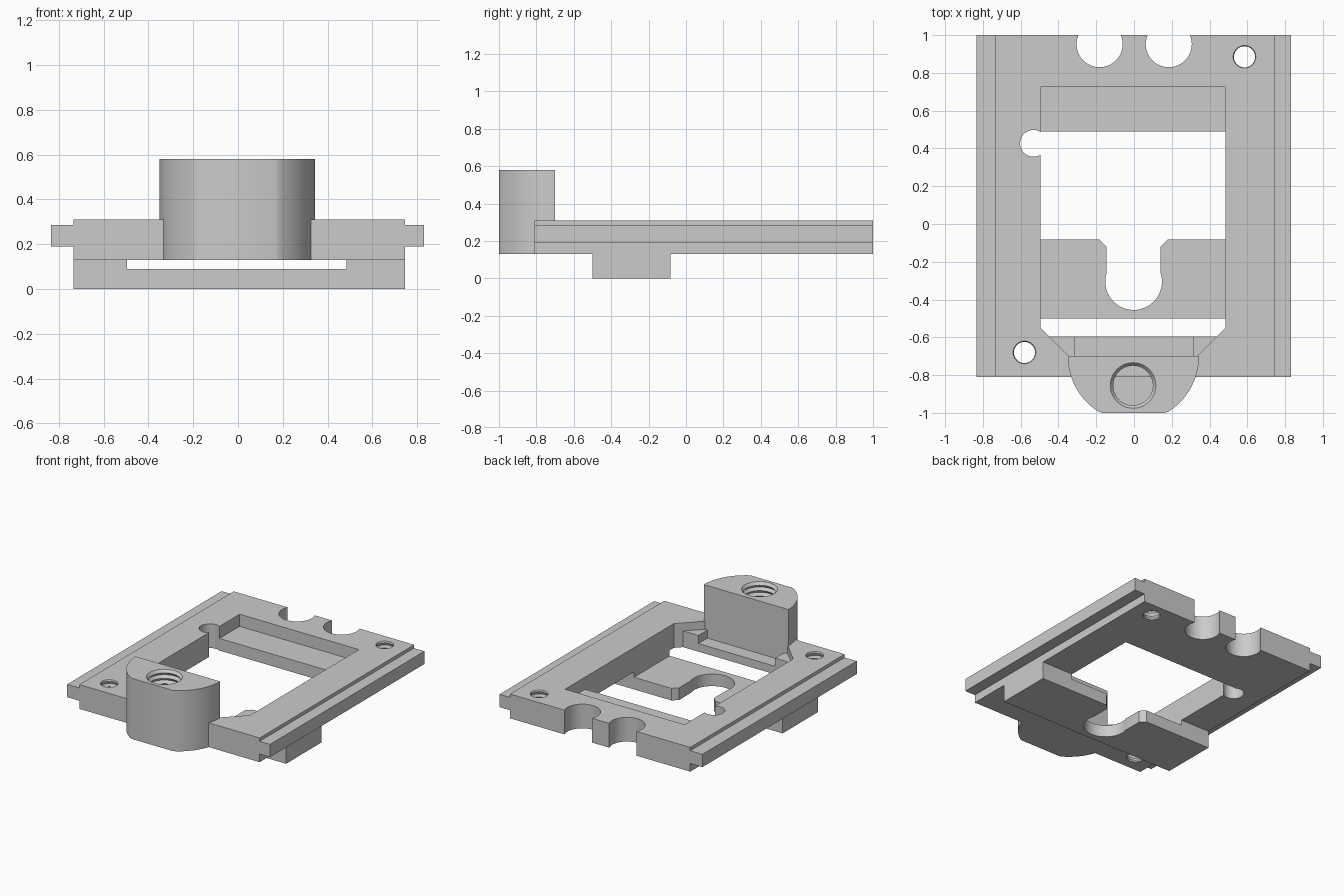
import bpy, bmesh, math

cube = bpy.data.objects.get("Cube")
if cube:
    bpy.data.objects.remove(cube, do_unlink=True)

grey = bpy.data.materials.new("light_grey")
grey.use_nodes = True
COLOUR = (0.6, 0.6, 0.6, 1)
grey.diffuse_color = COLOUR
grey.node_tree.nodes["Principled BSDF"].inputs["Base Color"].default_value = COLOUR


def finish(name, bm):
    bmesh.ops.recalc_face_normals(bm, faces=bm.faces)
    mesh = bpy.data.meshes.new(name)
    bm.to_mesh(mesh)
    bm.free()
    mesh.materials.append(grey)
    obj = bpy.data.objects.new(name, mesh)
    bpy.context.collection.objects.link(obj)
    return obj


def prism(name, outline, lo, hi, axis="z"):
    """Extrude an outline between lo and hi along the z or y axis."""
    bm = bmesh.new()
    if axis == "z":
        verts = [bm.verts.new((a, b, lo)) for a, b in outline]
        step = (0, 0, hi - lo)
    else:
        verts = [bm.verts.new((a, lo, b)) for a, b in outline]
        step = (0, hi - lo, 0)
    face = bm.faces.new(verts)
    ext = bmesh.ops.extrude_face_region(bm, geom=[face])
    moved = [g for g in ext["geom"] if isinstance(g, bmesh.types.BMVert)]
    bmesh.ops.translate(bm, verts=moved, vec=step)
    return finish(name, bm)


def arc(cx, cy, r, start, end, n):
    angles = [math.radians(start + (end - start) * i / n) for i in range(n + 1)]
    return [(cx + r * math.cos(a), cy + r * math.sin(a)) for a in angles]


def circle(cx, cy, r, n=48):
    return arc(cx, cy, r, 0, 360, n)[:-1]


def rect(x0, y0, x1, y1):
    return [(x0, y0), (x1, y0), (x1, y1), (x0, y1)]


def thread(cx, cy, r, lo, hi, pitch=0.04, n=40):
    """Ridged cylinder used to cut a threaded hole."""
    bm = bmesh.new()
    count = 2 * round((hi - lo) / pitch)
    rings = []
    for i in range(count + 1):
        z = lo + (hi - lo) * i / count
        radius = r * (1.15 if i % 2 else 1)
        rings.append([bm.verts.new((x, y, z)) for x, y in circle(cx, cy, radius, n)])
    for a, b in zip(rings, rings[1:]):
        for k in range(n):
            j = (k + 1) % n
            bm.faces.new((a[k], a[j], b[j], b[k]))
    bm.faces.new(rings[0])
    bm.faces.new(rings[-1])
    return finish("thread_cutter", bm)


def cut(obj, cutter):
    mod = obj.modifiers.new("cut", "BOOLEAN")
    mod.operation = "DIFFERENCE"
    mod.solver = "EXACT"
    mod.object = cutter
    bpy.context.view_layer.objects.active = obj
    bpy.ops.object.modifier_apply(modifier=mod.name)
    bpy.data.objects.remove(cutter, do_unlink=True)


L, R = -0.735, 0.745        # plate sides
WL, WR = -0.495, 0.485      # window sides
BASE, TOP, ABOVE = 0.13, 0.31, 0.4
FRONT, BACK = -0.81, 1.0

# Plate with a sliding rail along each side
section = [(L, BASE), (R, BASE), (R, 0.19), (0.83, 0.19), (0.83, 0.285), (R, 0.285),
           (R, TOP), (L, TOP), (L, 0.285), (-0.835, 0.285), (-0.835, 0.19), (L, 0.19)]
plate = prism("railed_plate", section, FRONT, BACK, "y")

# Window with a back ledge and a stepped front ledge
window = [(WL, 0.49), (WL, -0.55), (WL + 0.045, -0.595),
          (WR - 0.045, -0.595), (WR, -0.55), (WR, 0.49)]
cut(plate, prism("window_cutter", window, 0, ABOVE))
cut(plate, prism("back_ledge_cutter", rect(WL, 0.4, WR, 0.725), 0.22, ABOVE))
front_ledge = [(WL, -0.55), (-0.345, -0.7), (0.335, -0.7), (WR, -0.55)]
cut(plate, prism("front_ledge_cutter", front_ledge, 0.25, ABOVE))
cut(plate, prism("front_step_cutter", rect(-0.315, -0.7, 0.315, -0.58), 0.19, ABOVE))

# Back notches, side relief and screw holes
for cx, cy, r in ((-0.182, 0.952, 0.122), (0.184, 0.952, 0.122), (-0.532, 0.427, 0.071)):
    cut(plate, prism("round_cutter", circle(cx, cy, r), 0, ABOVE))
for cx, cy in ((0.585, 0.885), (-0.58, -0.68)):
    cut(plate, thread(cx, cy, 0.056, 0.1, 0.34))

# Half-round boss with a blind threaded hole
half = [p for p in arc(-0.003, -0.7, 0.347, 180, 360, 60) if p[1] > -0.999]
left = [p for p in half if p[0] < 0]
right = [p for p in half if p[0] > 0]
boss = prism("round_boss", left + [(-0.17, -1), (0.165, -1)] + right, BASE, 0.58)
cut(boss, thread(-0.005, -0.855, 0.105, 0.24, 0.6))

# Lower strap with raised ends and a keyhole slot
strap_section = [(L, 0), (R, 0), (R, BASE), (WR, BASE), (WR, 0.09),
                 (WL, 0.09), (WL, BASE), (L, BASE)]
strap = prism("lower_strap", strap_section, -0.5, -0.083, "y")
slot = [(-0.215, -0.05), (-0.145, -0.12)]
slot += arc(-0.002, -0.305, 0.15, 162, 378, 36)
slot += [(0.14, -0.12), (0.21, -0.05)]
cut(strap, prism("slot_cutter", slot, -0.1, 0.2))

# Smooth round walls, keep edges crisp
for obj in (plate, boss, strap):
    bpy.ops.object.select_all(action="DESELECT")
    obj.select_set(True)
    bpy.context.view_layer.objects.active = obj
    bpy.ops.object.shade_smooth_by_angle(angle=math.radians(25))
